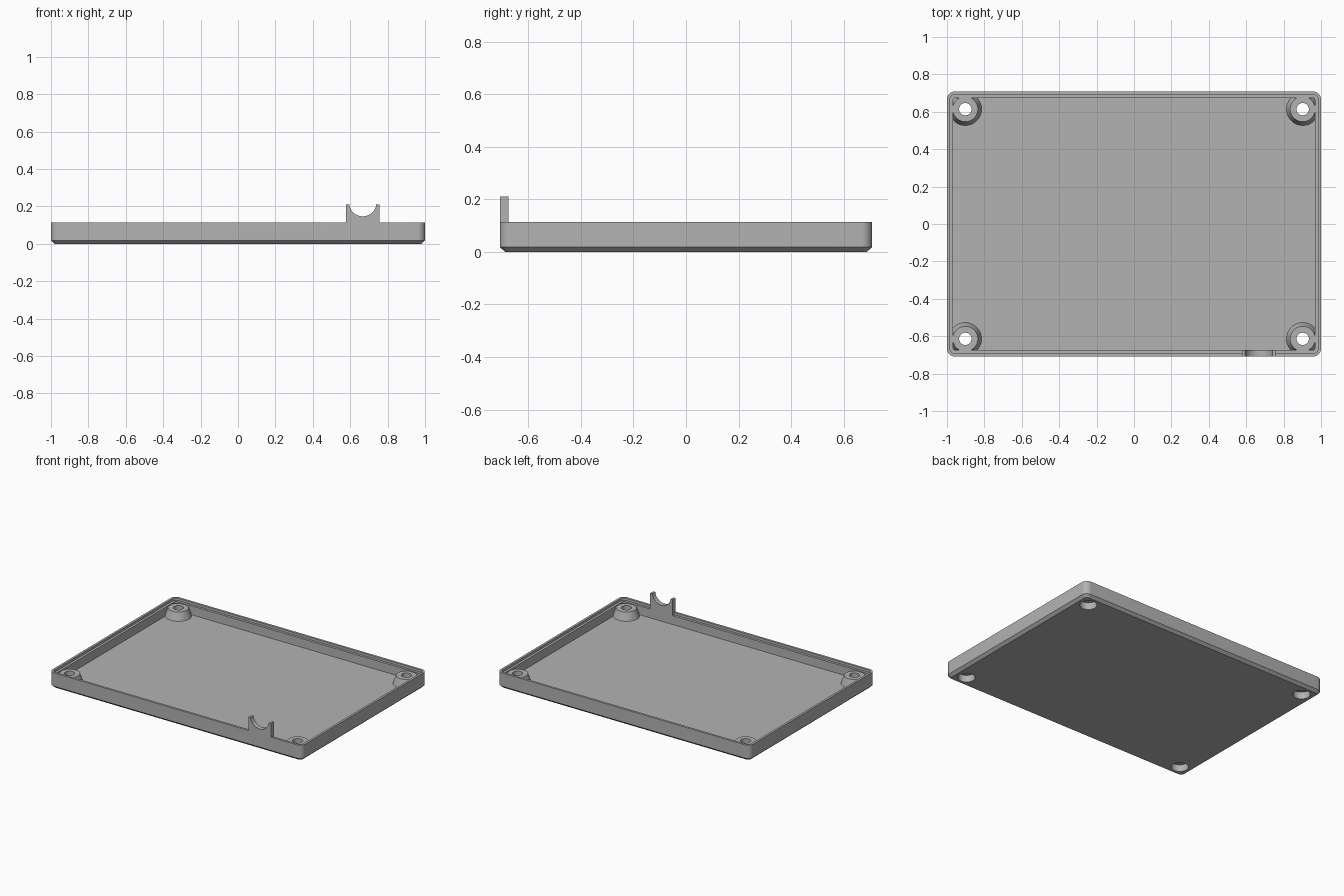
import bpy, bmesh, math

HX, HY, H = 1.0, 0.708, 0.113      # half width, half depth, rim height
BOSS_X, BOSS_Y = 0.902, 0.614
FLOOR, LEDGE, WALL = 0.033, 0.096, 0.033

cube = bpy.data.objects.get("Cube")
if cube:
    bpy.data.objects.remove(cube, do_unlink=True)

grey = bpy.data.materials.new("plain grey")
grey.use_nodes = True
grey.diffuse_color = (0.45, 0.45, 0.45, 1)
grey.node_tree.nodes["Principled BSDF"].inputs["Base Color"].default_value = grey.diffuse_color


def finish(name, bm):
    bmesh.ops.recalc_face_normals(bm, faces=bm.faces)
    mesh = bpy.data.meshes.new(name)
    bm.to_mesh(mesh)
    bm.free()
    mesh.materials.append(grey)
    obj = bpy.data.objects.new(name, mesh)
    bpy.context.collection.objects.link(obj)
    return obj


def loft(bm, rings):
    """Skin closed rings of points and cap both ends."""
    loops = [[bm.verts.new(p) for p in ring] for ring in rings]
    n = len(loops[0])
    for a, b in zip(loops, loops[1:]):
        for i in range(n):
            j = (i + 1) % n
            bm.faces.new((a[i], a[j], b[j], b[i]))
    bm.faces.new(loops[0])
    bm.faces.new(loops[-1])


def rounded_rect(inset, z, steps=8):
    r = max(0.042 - inset, 0.012)
    points = []
    for q, (sx, sy) in enumerate(((1, 1), (-1, 1), (-1, -1), (1, -1))):
        for k in range(steps + 1):
            a = (q + k / steps) * math.pi / 2
            points.append((sx * (HX - inset - r) + r * math.cos(a),
                           sy * (HY - inset - r) + r * math.sin(a), z))
    return points


def circle(x, y, r, z, n=48):
    return [(x + r * math.cos(2 * math.pi * i / n),
             y + r * math.sin(2 * math.pi * i / n), z) for i in range(n)]


def boolean(target, tool, operation):
    mod = target.modifiers.new(tool.name, 'BOOLEAN')
    mod.operation, mod.solver, mod.object = operation, 'EXACT', tool
    bpy.context.view_layer.objects.active = target
    bpy.ops.object.modifier_apply(modifier=mod.name)
    bpy.data.objects.remove(tool, do_unlink=True)


# Tray shell: chamfered base, stepped rim and recessed floor
bm = bmesh.new()
profile = [(0.02, 0), (0, 0.018), (0, H), (0.016, H),
           (0.016, LEDGE), (WALL, LEDGE), (WALL, FLOOR)]
loft(bm, [rounded_rect(inset, z) for inset, z in profile])
tray = finish("tray", bm)

# Tapered screw bosses, stepped holes open through the base
for sx in (-1, 1):
    for sy in (-1, 1):
        x, y = sx * BOSS_X, sy * BOSS_Y
        bm = bmesh.new()
        loft(bm, [circle(x, y, 0.088, FLOOR - 0.01), circle(x, y, 0.087, FLOOR),
                  circle(x, y, 0.067, 0.09)])
        boolean(tray, finish("screw_boss", bm), 'UNION')
        bm = bmesh.new()
        loft(bm, [circle(x, y, 0.056, -0.05), circle(x, y, 0.056, 0.05),
                  circle(x, y, 0.033, 0.05), circle(x, y, 0.033, 0.2)])
        boolean(tray, finish("screw_hole", bm), 'DIFFERENCE')

# Upright cable cradle with a round notch on the front wall
left, right, top, middle, radius = 0.578, 0.756, 0.21, 0.667, 0.073
centre_z = 0.22
start = math.asin((centre_z - top) / radius)
outline = [(left, top), (left, 0.08), (right, 0.08), (right, top)]
for k in range(25):
    a = -start - (math.pi - 2 * start) * k / 24
    outline.append((middle + radius * math.cos(a), centre_z + radius * math.sin(a)))
bm = bmesh.new()
loft(bm, [[(x, y, z) for x, z in outline] for y in (-HY, -HY + WALL)])
boolean(tray, finish("cable_cradle", bm), 'UNION')

# Smooth the round surfaces, keep hard edges
bpy.ops.object.select_all(action='DESELECT')
tray.select_set(True)
bpy.context.view_layer.objects.active = tray
bpy.ops.object.shade_smooth_by_angle(angle=math.radians(30))
